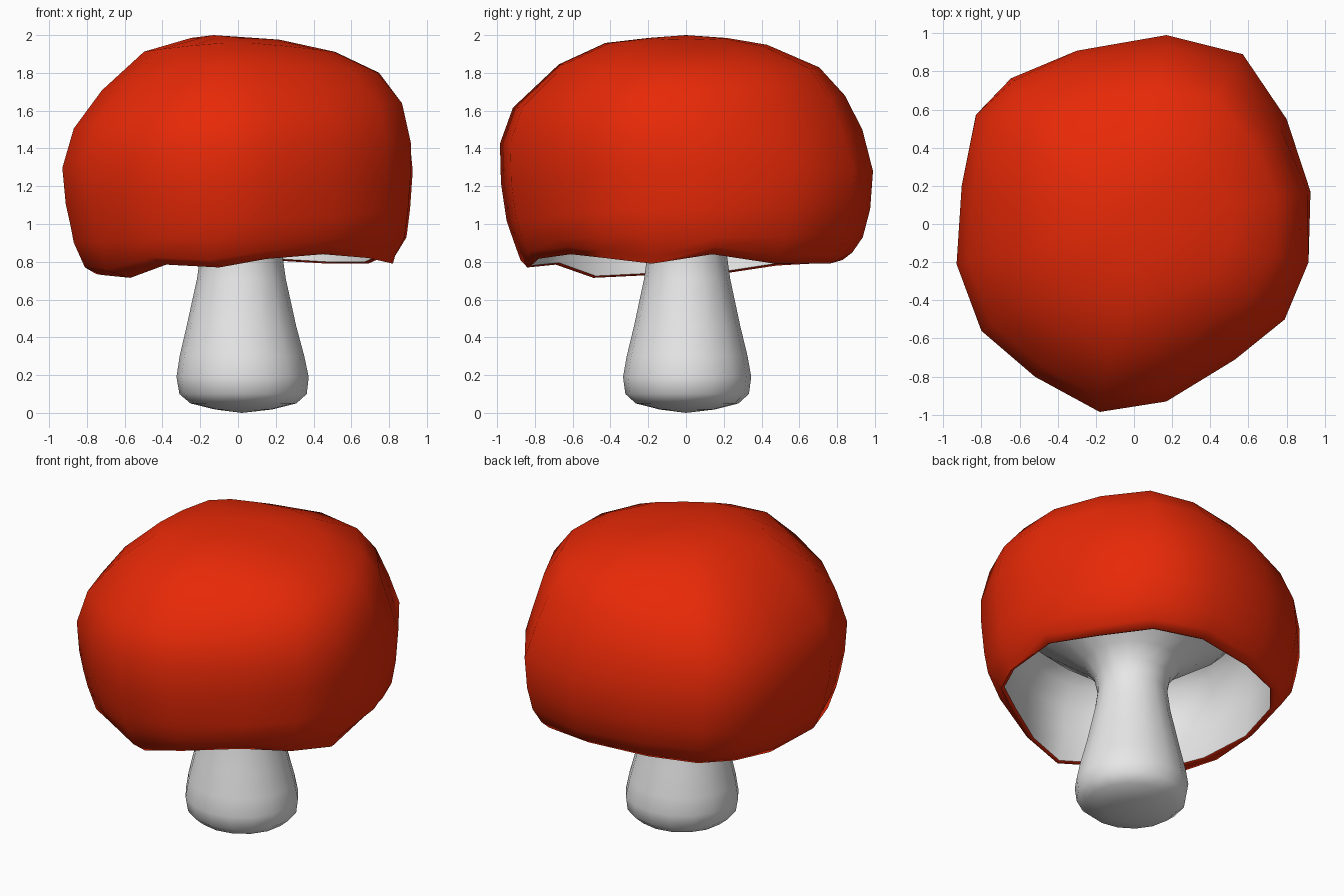
import bpy, bmesh, math

cube = bpy.data.objects.get("Cube")
if cube:
    bpy.data.objects.remove(cube, do_unlink=True)


def material(name, color):
    m = bpy.data.materials.new(name)
    m.use_nodes = True
    m.diffuse_color = color
    m.node_tree.nodes["Principled BSDF"].inputs["Base Color"].default_value = color
    return m


red = material("cap red", (0.80, 0.022, 0.002, 1))
white = material("stem white", (0.80, 0.80, 0.80, 1))


def loft(name, rings, mat, first_pole=None, last_pole=None):
    """Skin a stack of rings, listed top down, each running clockwise from above."""
    bm = bmesh.new()
    loops = [[bm.verts.new(p) for p in ring] for ring in rings]
    n = len(loops[0])
    for a, b in zip(loops, loops[1:]):
        for j in range(n):
            k = (j + 1) % n
            bm.faces.new((a[j], a[k], b[k], b[j]))
    for pole, loop, flip in ((first_pole, loops[0], False), (last_pole, loops[-1], True)):
        if pole:
            v = bm.verts.new(pole)
            for j in range(n):
                k = (j + 1) % n
                bm.faces.new((v, loop[j], loop[k]) if flip else (v, loop[k], loop[j]))
    mesh = bpy.data.meshes.new(name)
    bm.to_mesh(mesh)
    bm.free()
    mesh.materials.append(mat)
    obj = bpy.data.objects.new(name, mesh)
    bpy.context.collection.objects.link(obj)
    bpy.ops.object.select_all(action='DESELECT')
    obj.select_set(True)
    bpy.context.view_layer.objects.active = obj
    bpy.ops.object.shade_smooth_by_angle(angle=math.radians(80))
    return obj


# Widest outline of the cap, and the wavy bottom edge below it
outline = [(0.17, 0.99), (0.57, 0.89), (0.80, 0.55), (0.925, 0.17),
           (0.915, -0.20), (0.79, -0.50), (0.53, -0.71), (0.17, -0.93),
           (-0.18, -0.985), (-0.52, -0.80), (-0.80, -0.56), (-0.93, -0.21),
           (-0.905, 0.20), (-0.84, 0.58), (-0.65, 0.77), (-0.30, 0.91)]
rim = [(0.14, 0.83, 0.81), (0.48, 0.76, 0.79), (0.69, 0.47, 0.79), (0.80, 0.14, 0.84),
       (0.82, -0.18, 0.79), (0.69, -0.43, 0.82), (0.45, -0.61, 0.84), (0.15, -0.79, 0.815),
       (-0.10, -0.84, 0.77), (-0.38, -0.69, 0.785), (-0.57, -0.49, 0.715),
       (-0.72, -0.18, 0.73), (-0.75, 0.18, 0.735), (-0.70, 0.48, 0.78),
       (-0.55, 0.66, 0.79), (-0.26, 0.77, 0.80)]

# Side profiles (share of outline, height) towards left, back, right and front
left = [(.24, 1.975), (.56, 1.91), (.81, 1.80), (.95, 1.64), (1, 1.43),
        (1, 1.28), (.985, 1.08), (.965, .93)]
back = [(.22, 1.985), (.43, 1.95), (.71, 1.83), (.86, 1.68), (.955, 1.50),
        (1, 1.28), (.985, 1.08), (.945, .93)]
right = [(.27, 1.985), (.54, 1.91), (.78, 1.70), (.935, 1.50), (1, 1.29),
         (.98, 1.10), (.955, 1.0), (.935, .90)]
front = [(.20, 1.985), (.43, 1.96), (.68, 1.85), (.93, 1.62), (1, 1.43),
         (.995, 1.22), (.965, 1.02), (.93, .92)]


def blended(level, x, y):
    """Blend the two side profiles nearest to a direction; the back left is a little flatter."""
    rr = x * x + y * y
    w = x * x / rr
    a = (left if x > 0 else right)[level]
    b = (back if y > 0 else front)[level]
    s, z = [w * a[i] + (1 - w) * b[i] for i in (0, 1)]
    if x > 0 and y > 0 and level in (3, 4):
        s *= 1 - 0.08 * x * y / rr
    return s, z


def shell_ring(level):
    ring = []
    for x, y in outline:
        s, z = blended(level, x, y)
        ring.append((x * s, y * s, z))
    return ring


def rim_ring(s, lift):
    return [(x * s, y * s, z + lift) for x, y, z in rim]


def flat_ring(s, z):
    return [(x * s, y * s, z) for x, y in outline]


# Cap: outer shell with its edge rolled under
roll = [(x * (0.89 + 0.02 * x), y * 0.89, r[2] + 0.04) for (x, y), r in zip(outline, rim)]
cap_rings = [shell_ring(i) for i in range(8)]
cap_rings += [roll, rim_ring(1.0, 0.0), rim_ring(0.975, 0.01)]
loft("cap", cap_rings, red, first_pole=(-0.13, 0, 2.0))

# Lining: hollow white inside of the cap
loft("cap_lining",
     [rim_ring(0.975, 0.01), flat_ring(0.845, 1.0), flat_ring(0.84, 1.15),
      flat_ring(0.79, 1.30), flat_ring(0.66, 1.40)],
     white, last_pole=(0, 0, 1.41))

# Stem: flared into the gills at the top, swollen at the foot
stem_profile = [(.73, 1.38), (.62, 1.27), (.44, 1.14), (.30, 1.04), (.235, .95),
                (.215, .85), (.235, .71), (.29, .46), (.33, .30), (.35, .19),
                (.337, .10), (.28, .05), (.15, .018)]
stem_rings = []
for r, z in stem_profile:
    cx = 0.018 + 0.03 * max(0, 0.4 - z)
    stem_rings.append([(cx + r * math.cos(-math.tau * i / 16),
                        0.006 + r * 0.97 * math.sin(-math.tau * i / 16), z)
                       for i in range(16)])
loft("stem", stem_rings, white, last_pole=(0.02, 0, 0.0))
